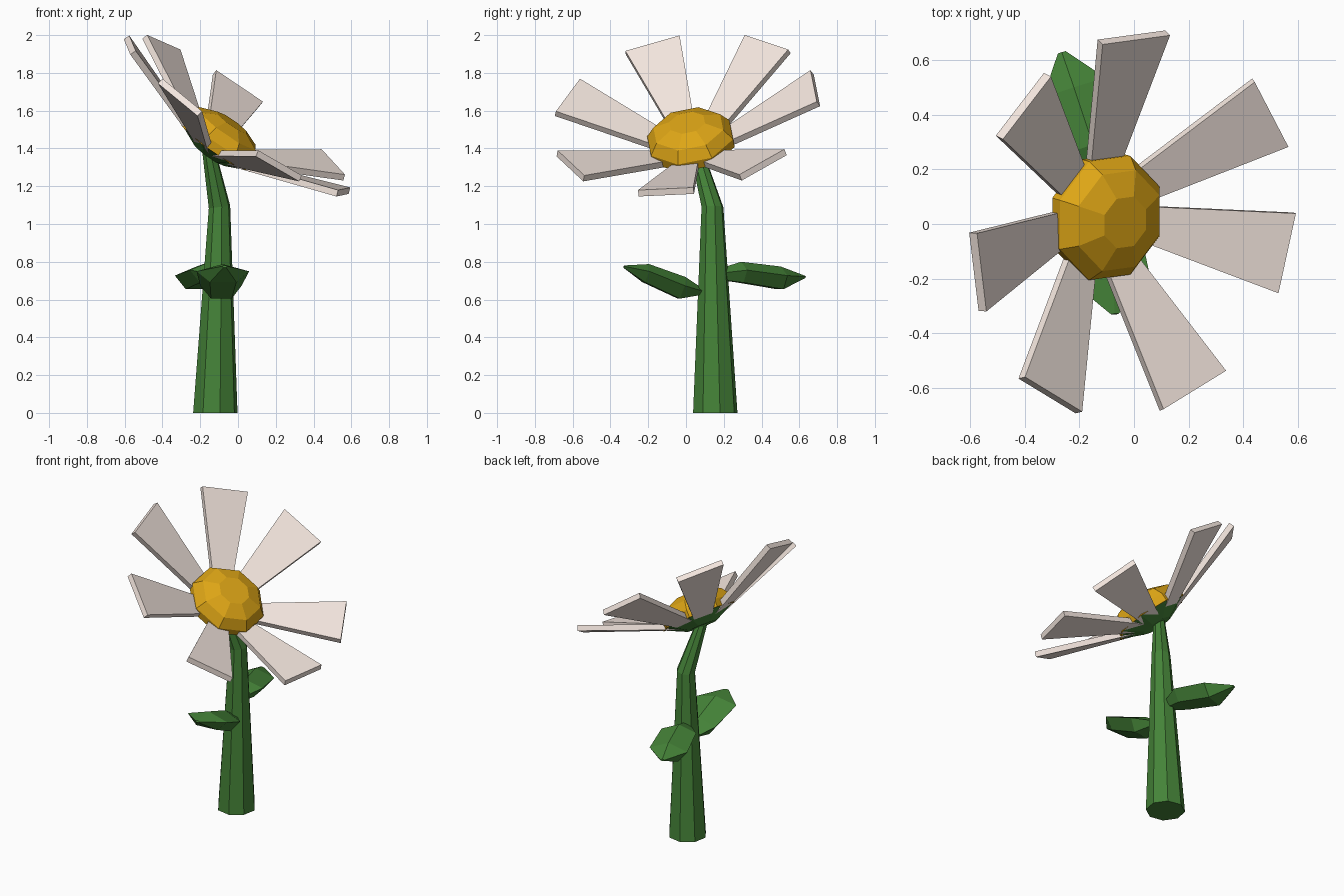
import bpy, bmesh, math
from mathutils import Vector, Matrix

if "Cube" in bpy.data.objects:
    bpy.data.objects.remove(bpy.data.objects["Cube"])


def material(name, rgb):
    m = bpy.data.materials.new(name)
    m.diffuse_color = (*rgb, 1)
    m.use_nodes = True
    m.node_tree.nodes["Principled BSDF"].inputs["Base Color"].default_value = m.diffuse_color
    return m


GREEN = material("green", (0.06, 0.23, 0.04))
YELLOW = material("yellow", (0.73, 0.38, 0.008))
WHITE = material("petal_white", (0.9, 0.79, 0.73))


def loft(name, rings, mat):
    """Skin a list of equal-length point rings and cap both ends."""
    bm = bmesh.new()
    vs = [[bm.verts.new(p) for p in ring] for ring in rings]
    n = len(vs[0])
    for a, b in zip(vs, vs[1:]):
        for i in range(n):
            j = (i + 1) % n
            bm.faces.new((a[i], a[j], b[j], b[i]))
    bm.faces.new(vs[0][::-1])
    bm.faces.new(vs[-1])
    bmesh.ops.remove_doubles(bm, verts=bm.verts, dist=1e-4)
    bmesh.ops.recalc_face_normals(bm, faces=bm.faces)
    me = bpy.data.meshes.new(name)
    bm.to_mesh(me)
    bm.free()
    me.materials.append(mat)
    ob = bpy.data.objects.new(name, me)
    bpy.context.collection.objects.link(ob)
    return ob


def circle(c, r, u, v, sides=8, phase=22.5):
    out = []
    for i in range(sides):
        a = math.radians(phase) + math.tau * i / sides
        out.append(c + u * (r * math.cos(a)) + v * (r * math.sin(a)))
    return out


# Tilted frame of the flower head
N = Vector((0.566, -0.162, 0.808)).normalized()
U = Vector((1, 0, 0))
U = (U - N * U.dot(N)).normalized()
V = N.cross(U)
HEAD = Vector((-0.117, 0.03, 1.415))

# Stem, tapering and bent towards the head
X, Y = Vector((1, 0, 0)), Vector((0, 1, 0))
bent = Vector((0.98, 0, 0.12))
stem = [(Vector((-0.12, 0.155, 0)), 0.12, X),
        (Vector((-0.098, 0.14, 1.09)), 0.059, bent),
        (Vector((-0.155, 0.055, 1.39)), 0.036, bent)]
loft("stem", [circle(c, r, u, Y, 8, 12) for c, r, u in stem], GREEN)

# Green cup and yellow domed centre
loft("flower_cup", [circle(HEAD + N * h, r, U, V)
                    for h, r in ((-0.06, 0.1), (0.004, 0.235))], GREEN)
loft("flower_centre", [circle(HEAD + N * h, r, U, V)
                       for h, r in ((0, 0.24), (0.05, 0.24), (0.11, 0.195), (0.15, 0.1))], YELLOW)

# Seven petals, wedge shaped and cupped upwards
SLOPE, TIP_R, TIP_H, THICK = math.atan(0.39), 0.695, 0.222, 0.035
for k, deg in enumerate((90, 30, -15, -68, -122, -172, 134.5)):
    a = math.radians(deg)
    radial = U * math.cos(a) + V * math.sin(a)
    side = N.cross(radial)
    up = N * math.cos(SLOPE) - radial * math.sin(SLOPE)
    rings = []
    for r, w in ((0.12, 0.055), (TIP_R, 0.15)):
        c = HEAD + radial * r + N * (TIP_H - (TIP_R - r) * math.tan(SLOPE))
        rings.append([c + side * w, c - side * w,
                      c - side * w - up * THICK, c + side * w - up * THICK])
    loft(f"petal_{k + 1}", rings, WHITE)


def leaf(name, stations):
    """Stations: centre, half width, half thickness."""
    axis = Vector(stations[-1][0]) - Vector(stations[0][0])
    side = axis.cross(Vector((0, 0, 1))).normalized()
    up = side.cross(axis).normalized()
    section = ((-1, 0.2), (-0.5, -1), (0.5, -1), (1, 0.2), (0, 1))
    loft(name, [[Vector(c) + side * (w * x) + up * (t * z) for x, z in section]
                for c, w, t in stations], GREEN)


# Two leaves
leaf("front_leaf", [((-0.11, 0.09, 0.64), 0.04, 0.015),
                    ((-0.09, -0.02, 0.662), 0.11, 0.06),
                    ((-0.08, -0.21, 0.74), 0.14, 0.05),
                    ((-0.07, -0.33, 0.775), 0.015, 0.006)])
leaf("back_leaf", [((-0.12, 0.18, 0.735), 0.04, 0.03),
                   ((-0.15, 0.29, 0.745), 0.11, 0.055),
                   ((-0.22, 0.50, 0.715), 0.12, 0.06),
                   ((-0.265, 0.63, 0.72), 0.015, 0.006)])
